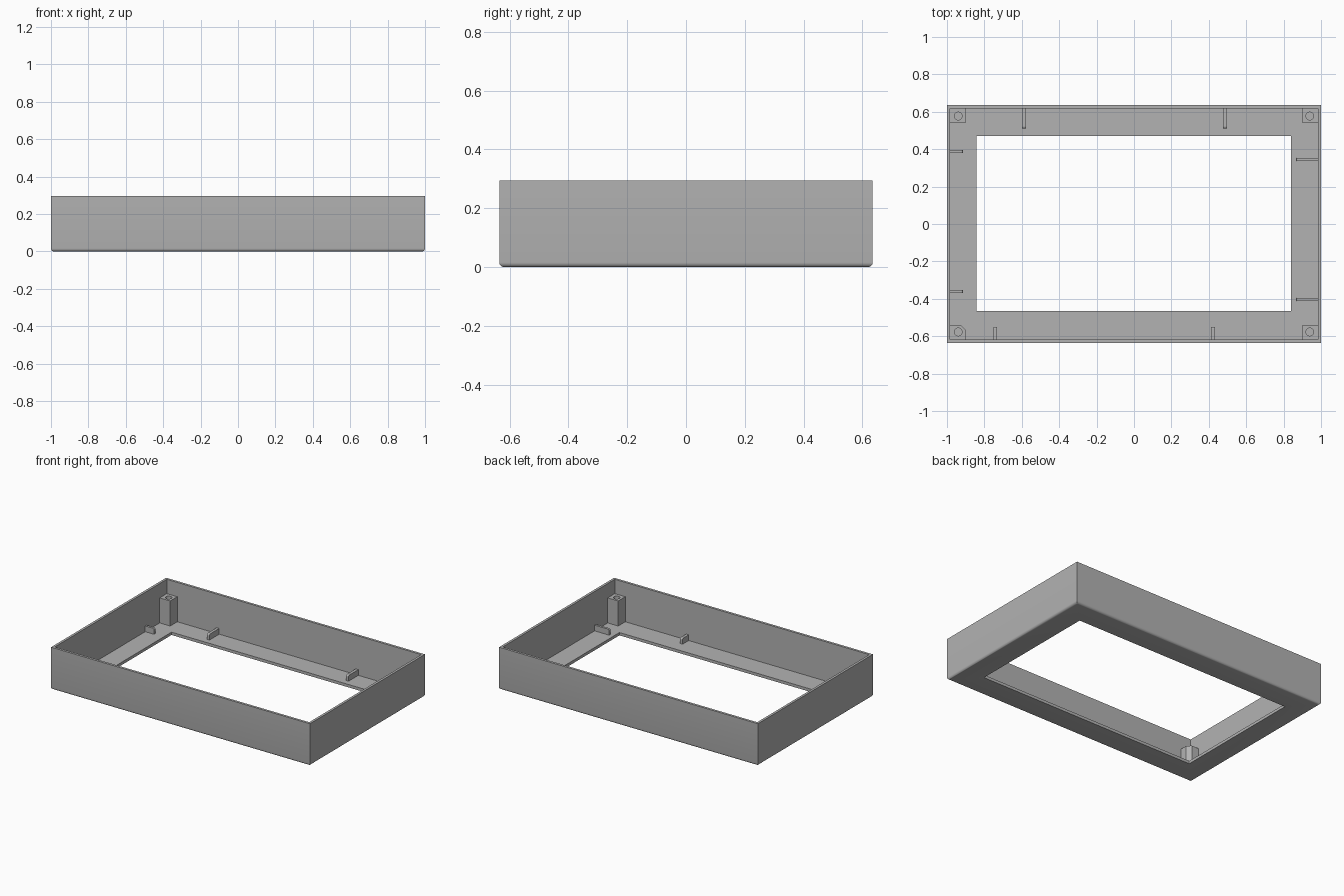
import bpy, bmesh, math
from mathutils import Vector

if "Cube" in bpy.data.objects:
    bpy.data.objects.remove(bpy.data.objects["Cube"], do_unlink=True)

X, Y, H = 1.0, 0.635, 0.295        # outer half sizes and height
WALL, FLOOR = 0.017, 0.02
IX, IY = X - WALL, Y - WALL        # inner wall faces
POST_TOP, RIB_TOP = 0.195, 0.06

grey = bpy.data.materials.new("plain grey")
grey.use_nodes = True
grey.diffuse_color = (0.45, 0.45, 0.45, 1)
grey.node_tree.nodes["Principled BSDF"].inputs["Base Color"].default_value = (0.45, 0.45, 0.45, 1)


def make_object(name, bm):
    bmesh.ops.recalc_face_normals(bm, faces=bm.faces)
    mesh = bpy.data.meshes.new(name)
    bm.to_mesh(mesh)
    bm.free()
    mesh.materials.append(grey)
    obj = bpy.data.objects.new(name, mesh)
    bpy.context.collection.objects.link(obj)
    return obj


def box(lo, hi):
    bm = bmesh.new()
    bmesh.ops.create_cube(bm, size=1)
    lo, hi = Vector(lo), Vector(hi)
    for v in bm.verts:
        v.co = (lo + hi) / 2 + v.co * (hi - lo)
    return bm


def bevel_edges(bm, test, size, steps):
    edges = [e for e in bm.edges if all(test(v.co) for v in e.verts)]
    bmesh.ops.bevel(bm, geom=edges, offset=size, segments=steps, profile=0.5, affect='EDGES')


def cut(target, cutter):
    mod = target.modifiers.new("cut", 'BOOLEAN')
    mod.operation, mod.solver, mod.object = 'DIFFERENCE', 'EXACT', cutter
    bpy.context.view_layer.objects.active = target
    bpy.ops.object.modifier_apply(modifier=mod.name)
    bpy.data.objects.remove(cutter, do_unlink=True)


# Tray with rounded bottom rim, hollow inside and a window through the floor
bm = box((-X, -Y, 0), (X, Y, H))
bevel_edges(bm, lambda c: c.z < 0.001, 0.016, 5)
frame = make_object("bezel_frame", bm)
cut(frame, make_object("cavity_cutter", box((-IX, -IY, FLOOR), (IX, IY, 1))))
cut(frame, make_object("window_cutter", box((-0.843, -0.465, -1), (0.84, 0.47, 1))))
bpy.ops.object.select_all(action='DESELECT')
frame.select_set(True)
bpy.context.view_layer.objects.active = frame
bpy.ops.object.shade_smooth_by_angle(angle=math.radians(30))

# Screw posts in the four corners; one has a chamfered inner edge
for sx, side in ((-1, "right"), (1, "left")):
    for sy, end in ((-1, "front"), (1, "back")):
        xs = sorted((sx * 0.902, sx * IX))
        ys = sorted((sy * 0.54, sy * IY))
        bm = box((xs[0], ys[0], FLOOR), (xs[1], ys[1], POST_TOP))
        if sx < 0 and sy < 0:
            bevel_edges(bm, lambda c: c.x > -0.91 and c.y > -0.55, 0.025, 1)
        post = make_object(f"screw_post_{end}_{side}", bm)
        bm = bmesh.new()
        bmesh.ops.create_cone(bm, cap_ends=True, segments=24, radius1=0.021, radius2=0.021, depth=0.2)
        bmesh.ops.translate(bm, verts=bm.verts, vec=(sx * 0.94, sy * 0.577, POST_TOP))
        cut(post, make_object("hole_cutter", bm))


# Small ribs on the floor, each running inward from a wall with a rounded nose
def rib(name, axis, sign, along, tip, width):
    wall = (IX, IY)[axis]
    lo, hi = [0, 0, FLOOR], [0, 0, RIB_TOP]
    lo[axis], hi[axis] = sorted((sign * tip, sign * wall))
    lo[1 - axis], hi[1 - axis] = along - width / 2, along + width / 2
    bm = box(lo, hi)
    bevel_edges(bm, lambda c: c.z > 0.05 and abs(c[axis]) < tip + 0.001, 0.01, 3)
    make_object(name, bm)


for i, x in enumerate((-0.588, 0.487)):
    rib(f"back_rib_{i + 1}", 1, 1, x, 0.51, 0.02)
for i, x in enumerate((-0.742, 0.422)):
    rib(f"front_rib_{i + 1}", 1, -1, x, 0.55, 0.02)
for i, y in enumerate((-0.36, 0.388)):
    rib(f"right_rib_{i + 1}", 0, -1, y, 0.915, 0.016)
for i, y in enumerate((-0.403, 0.345)):
    rib(f"left_rib_{i + 1}", 0, 1, y, 0.87, 0.016)
